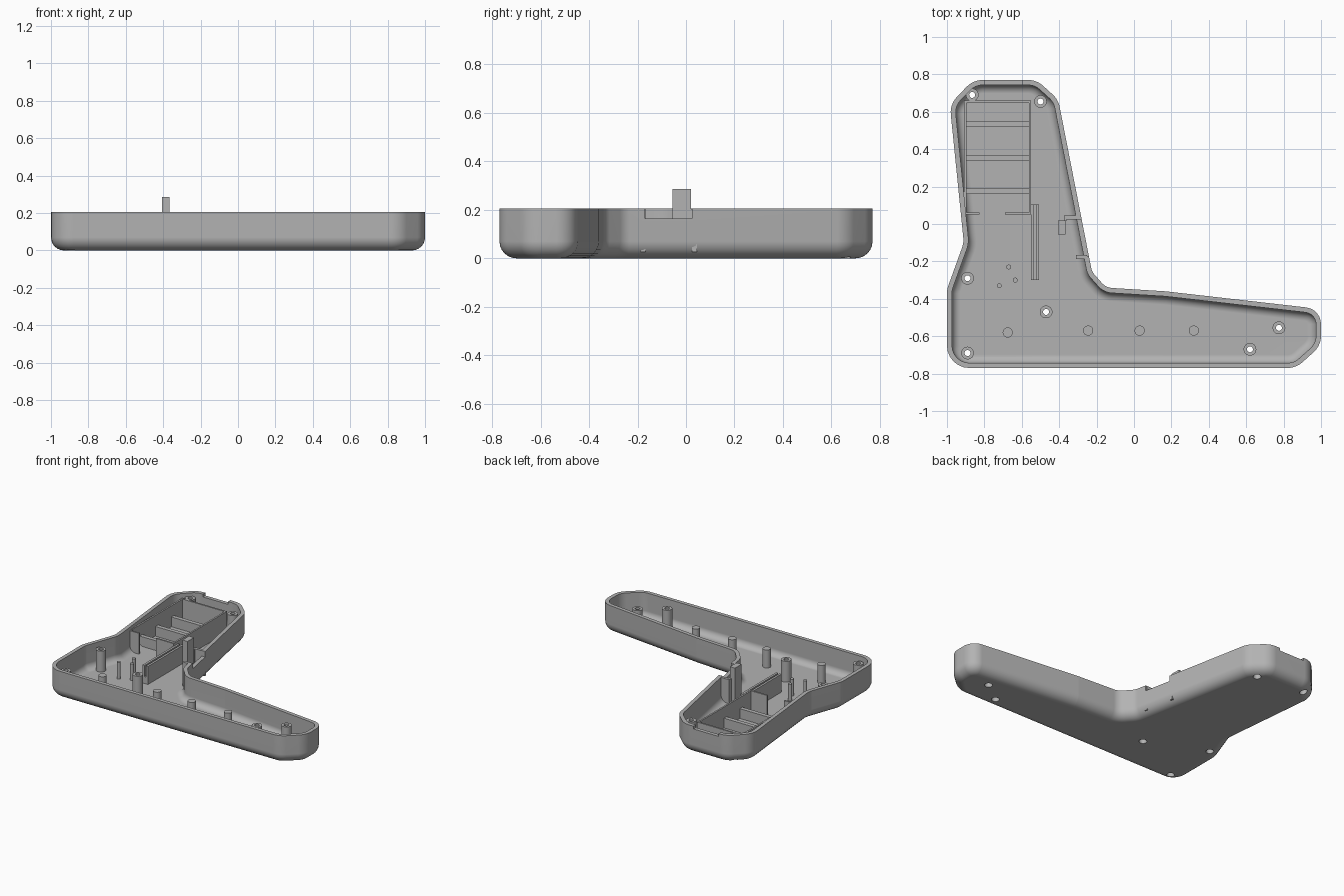
import bpy, bmesh, math
from mathutils import Vector

if "Cube" in bpy.data.objects:
    bpy.data.objects.remove(bpy.data.objects["Cube"], do_unlink=True)

grey = bpy.data.materials.new("plain_grey")
grey.use_nodes = True
grey.diffuse_color = (0.45, 0.45, 0.45, 1)
grey.node_tree.nodes["Principled BSDF"].inputs["Base Color"].default_value = (0.45, 0.45, 0.45, 1)

FLOOR, RIM, WALL = 0.03, 0.205, 0.027


def finish(name, bm, smooth=True):
    bmesh.ops.recalc_face_normals(bm, faces=bm.faces)
    mesh = bpy.data.meshes.new(name)
    bm.to_mesh(mesh)
    bm.free()
    mesh.materials.append(grey)
    obj = bpy.data.objects.new(name, mesh)
    bpy.context.collection.objects.link(obj)
    if smooth:
        shade(obj)
    return obj


def shade(obj):
    bpy.ops.object.select_all(action='DESELECT')
    obj.select_set(True)
    bpy.context.view_layer.objects.active = obj
    bpy.ops.object.shade_smooth_by_angle(angle=math.radians(30))


def add_box(bm, x0, x1, y0, y1, z0, z1):
    verts = bmesh.ops.create_cube(bm, size=1)["verts"]
    bmesh.ops.scale(bm, vec=(x1 - x0, y1 - y0, z1 - z0), verts=verts)
    bmesh.ops.translate(bm, vec=((x0 + x1) / 2, (y0 + y1) / 2, (z0 + z1) / 2), verts=verts)


def boxes(name, *specs):
    bm = bmesh.new()
    for s in specs:
        add_box(bm, *s)
    return finish(name, bm, False)


def add_cylinder(bm, x, y, r, z0, z1):
    verts = bmesh.ops.create_cone(bm, cap_ends=True, segments=24, radius1=r, radius2=r,
                                  depth=z1 - z0)["verts"]
    bmesh.ops.translate(bm, vec=(x, y, (z0 + z1) / 2), verts=verts)


def rounded_outline(corners, steps=6):
    """Return (point, outward normal) pairs round a counterclockwise outline."""
    out = []
    for i, (x, y, r) in enumerate(corners):
        p = Vector((x, y))
        a = (p - Vector(corners[i - 1][:2])).normalized()
        b = (Vector(corners[(i + 1) % len(corners)][:2]) - p).normalized()
        na, nb = Vector((a.y, -a.x)), Vector((b.y, -b.x))
        s = 1 if a.x * b.y - a.y * b.x > 0 else -1
        centre = p - (na + nb) * (s * r / (1 + na.dot(nb)))
        turn = na.angle_signed(nb)
        for k in range(steps + 1):
            n = na.slerp(nb, k / steps) if abs(turn) > 0.001 else na
            out.append((centre + n * s * r, n))
    return out


# Case shell: the outline lofted through a section with rounded lower edges
outline = rounded_outline([
    (-1, -0.77, 0.12), (0.866, -0.77, 0.12), (1, -0.65, 0.12), (1, -0.455, 0.09),
    (0.17, -0.36, 0.1), (-0.15, -0.34, 0.08), (-0.225, -0.255, 0.08),
    (-0.405, 0.665, 0.12), (-0.52, 0.77, 0.12), (-0.86, 0.77, 0.12),
    (-0.985, 0.64, 0.12), (-0.91, -0.1, 0.12), (-1, -0.35, 0.12)])


def fillet(inset, z, r):
    angles = [k * math.pi / 12 for k in range(7)]
    return [(inset + r - r * math.sin(t), z + r - r * math.cos(t)) for t in angles]


section = fillet(0, 0, 0.07) + [(0, RIM), (WALL, RIM)] + fillet(WALL, FLOOR, 0.045)[::-1]
bm = bmesh.new()
rings = [[bm.verts.new((*(p - n * d), z)) for p, n in outline] for d, z in section]
for lo, hi in zip(rings, rings[1:]):
    for i in range(len(lo)):
        bm.faces.new((lo[i - 1], lo[i], hi[i], hi[i - 1]))
bm.faces.new(rings[0])
bm.faces.new(rings[-1])
shell = finish("case_shell", bm, False)

# Screw holes, side notch and rear notch cut through the shell
screws = [(-0.865, 0.69), (-0.5, 0.655), (-0.89, -0.29), (-0.89, -0.69),
          (-0.47, -0.47), (0.775, -0.555), (0.62, -0.67)]
bm = bmesh.new()
for x, y in screws:
    add_cylinder(bm, x, y, 0.026, -0.05, 0.1)
add_box(bm, -0.35, -0.18, -0.17, 0.025, 0.165, 0.3)
add_box(bm, -0.8, -0.6, 0.7, 0.85, 0.185, 0.3)
cutter = finish("shell_cutter", bm, False)
cutter.hide_render = True
cut = shell.modifiers.new("cuts", 'BOOLEAN')
cut.object = cutter
cut.solver = 'EXACT'
bpy.ops.object.select_all(action='DESELECT')
shell.select_set(True)
bpy.context.view_layer.objects.active = shell
bpy.ops.object.modifier_apply(modifier=cut.name)
bpy.data.objects.remove(cutter, do_unlink=True)
shade(shell)
weighted = shell.modifiers.new("clean_normals", 'WEIGHTED_NORMAL')
weighted.keep_sharp = True

# Hollow screw bosses
boss = [(0.034, 0.025), (0.034, 0.18), (0.016, 0.18), (0.016, 0.14), (0.026, 0.14), (0.026, 0.025)]
bm = bmesh.new()
for x, y in screws:
    loops = []
    for r, z in boss:
        loops.append([bm.verts.new((x + r * math.cos(t), y + r * math.sin(t), z))
                      for t in (k * math.tau / 24 for k in range(24))])
    for j, lo in enumerate(loops):
        hi = loops[(j + 1) % len(loops)]
        for i in range(24):
            bm.faces.new((lo[i - 1], lo[i], hi[i], hi[i - 1]))
finish("screw_bosses", bm)

# Solid support pins, wide and thin
for name, r, top, places in (
        ("support_pins", 0.027, 0.16, [(-0.675, -0.58), (-0.245, -0.57), (0.03, -0.57), (0.32, -0.57)]),
        ("thin_pins", 0.013, 0.15, [(-0.67, -0.23), (-0.635, -0.3), (-0.72, -0.33)])):
    bm = bmesh.new()
    for x, y in places:
        add_cylinder(bm, x, y, r, 0.025, top)
    finish(name, bm)

# Battery tray walls, open at the middle of the front, and low cross ribs
L, R, F, B, T = -0.908, -0.55, 0.05, 0.66, 0.012
low, top = 0.025, 0.18
boxes("tray_walls",
      (L, L + T, F, B, low, top), (R - T, R, F, B, low, top), (L, R, B - T, B, low, top),
      (L, -0.825, F, F + T, low, top), (-0.69, R, F, F + T, low, top))
boxes("tray_ribs", *[(L, R, y - 0.015, y + 0.015, low, 0.1) for y in (0.175, 0.355, 0.535)])

# Slotted board holder
boxes("board_holder",
      (-0.552, -0.536, -0.3, 0.105, low, 0.16), (-0.524, -0.508, -0.3, 0.105, low, 0.16),
      (-0.54, -0.52, -0.3, 0.105, low, 0.08))

# Tall post and the brackets framing the side notch
boxes("switch_post", (-0.405, -0.365, -0.055, 0.02, low, 0.285))
boxes("notch_brackets",
      (-0.375, -0.285, 0.025, 0.045, low, RIM - 0.002), (-0.375, -0.36, 0.015, 0.045, low, RIM - 0.002),
      (-0.31, -0.25, -0.187, -0.167, low, RIM - 0.002))
